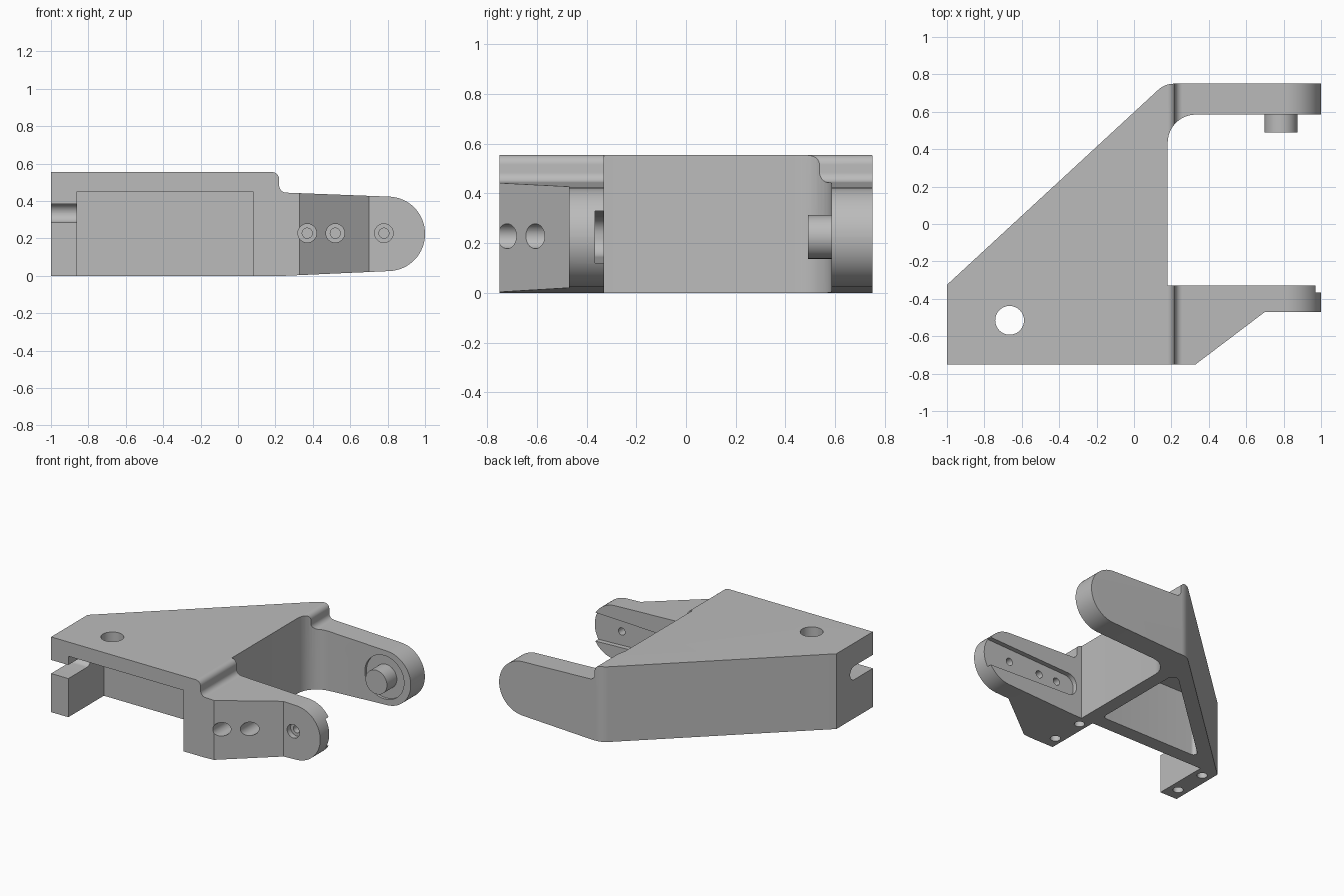
import bpy, bmesh, math
from mathutils import Vector

cube = bpy.data.objects.get("Cube")
if cube:
    bpy.data.objects.remove(cube, do_unlink=True)

grey = bpy.data.materials.new("plain_grey")
grey.use_nodes = True
COLOUR = (0.5, 0.5, 0.5, 1)
grey.diffuse_color = COLOUR
grey.node_tree.nodes["Principled BSDF"].inputs["Base Color"].default_value = COLOUR


def rounded(points, steps=10):
    """Closed outline; a third value on a point is its corner radius."""
    out = []
    for i, pt in enumerate(points):
        p = Vector(pt[:2])
        if len(pt) == 2:
            out.append(p)
            continue
        u = (Vector(points[i - 1][:2]) - p).normalized()
        v = (Vector(points[(i + 1) % len(points)][:2]) - p).normalized()
        half, r = u.angle(v) / 2, pt[2]
        centre = p + (u + v).normalized() * r / math.sin(half)
        a = p + u * r / math.tan(half) - centre
        b = p + v * r / math.tan(half) - centre
        start = math.atan2(a.y, a.x)
        turn = math.atan2(a.x * b.y - a.y * b.x, a.dot(b))
        for k in range(steps + 1):
            t = start + turn * k / steps
            out.append(centre + Vector((math.cos(t), math.sin(t))) * r)
    return out


def circle(x, y, r, n=32):
    return [Vector((x + r * math.cos(math.tau * k / n), y + r * math.sin(math.tau * k / n)))
            for k in range(n)]


def prism(name, outline, axis, lo, hi):
    """Extrude a flat outline along the given axis."""
    place = {"x": lambda p, t: (t, p.x, p.y),
             "y": lambda p, t: (p.x, t, p.y),
             "z": lambda p, t: (p.x, p.y, t)}[axis]
    bm = bmesh.new()
    ends = [[bm.verts.new(place(p, t)) for p in outline] for t in (lo, hi)]
    for end in ends:
        bm.faces.new(end)
    n = len(outline)
    for i in range(n):
        j = (i + 1) % n
        bm.faces.new((ends[0][i], ends[0][j], ends[1][j], ends[1][i]))
    bmesh.ops.recalc_face_normals(bm, faces=bm.faces)
    mesh = bpy.data.meshes.new(name)
    bm.to_mesh(mesh)
    bm.free()
    mesh.materials.append(grey)
    obj = bpy.data.objects.new(name, mesh)
    bpy.context.collection.objects.link(obj)
    return obj


def combine(target, tool, operation="DIFFERENCE"):
    mod = target.modifiers.new("shape", "BOOLEAN")
    mod.operation, mod.solver, mod.object = operation, "EXACT", tool
    bpy.context.view_layer.objects.active = target
    bpy.ops.object.modifier_apply(modifier=mod.name)
    bpy.data.objects.remove(tool, do_unlink=True)


# Bracket body: plan outline intersected with the side profile
plan = rounded([(-1, -0.75), (0.33, -0.75), (0.7, -0.47), (1.1, -0.47), (1.1, -0.33),
                (0.18, -0.33), (0.18, 0.585, 0.15), (1.1, 0.585), (1.1, 0.75),
                (0.165, 0.75, 0.12), (-1, -0.325)])
side = rounded([(-1.1, 0), (0.25, 0), (1, 0.034, 0.198), (1, 0.416, 0.198),
                (0.22, 0.446, 0.04), (0.22, 0.555, 0.04), (-1.1, 0.555)], 16)
body = prism("bracket_body", plan, "z", -0.1, 0.7)
combine(body, prism("profile", side, "y", -1, 1), "INTERSECT")

# Front bay, open at the front and underneath
bay = rounded([(-0.86, -0.9), (0.08, -0.9), (0.08, -0.335), (-0.86, -0.335)])
combine(body, prism("bay", bay, "z", -0.1, 0.45))

# Triangular pocket underneath
pocket = rounded([(-0.755, -0.23, 0.025), (0.08, -0.23, 0.03), (0.08, 0.54, 0.04)])
combine(body, prism("pocket", pocket, "z", -0.1, 0.45))

# Cable slot above the corner post
slot = rounded([(-0.9, 0.285), (-0.485, 0.285, 0.0499), (-0.485, 0.385, 0.0499), (-0.9, 0.385)])
combine(body, prism("slot", slot, "x", -1.1, -0.8))

# Hole in the top plate
combine(body, prism("top_hole", circle(-0.665, -0.515, 0.077), "z", 0.4, 0.7))

# Mounting holes in the underside
for x in (-0.93, 0.14):
    for y in (-0.65, -0.40):
        combine(body, prism("mount_hole", circle(x, y, 0.035, 24), "z", -0.1, 0.25))

# Tapered recess on the inside of the front arm, open at the tip
recess = rounded([(0.225, 0.147, 0.072), (1.1, 0.115), (1.1, 0.335), (0.225, 0.303, 0.072)])
combine(body, prism("arm_recess", recess, "y", -0.365, -0.2))

# Counterbored screw holes through the front arm
for x in (0.37, 0.52, 0.78):
    combine(body, prism("counterbore", circle(x, 0.228, 0.05), "y", -0.9, -0.43))
    combine(body, prism("screw_hole", circle(x, 0.228, 0.027, 24), "y", -0.9, -0.2))

# Shallow seat and pivot pin on the rear arm
combine(body, prism("pin_seat", circle(0.785, 0.225, 0.16, 48), "y", 0.5, 0.605))
pin = prism("pivot_pin", circle(0.785, 0.225, 0.088, 40), "y", 0.49, 0.62)

for obj in (body, pin):
    bpy.ops.object.select_all(action="DESELECT")
    obj.select_set(True)
    bpy.context.view_layer.objects.active = obj
    bpy.ops.object.shade_smooth_by_angle(angle=math.radians(30))
